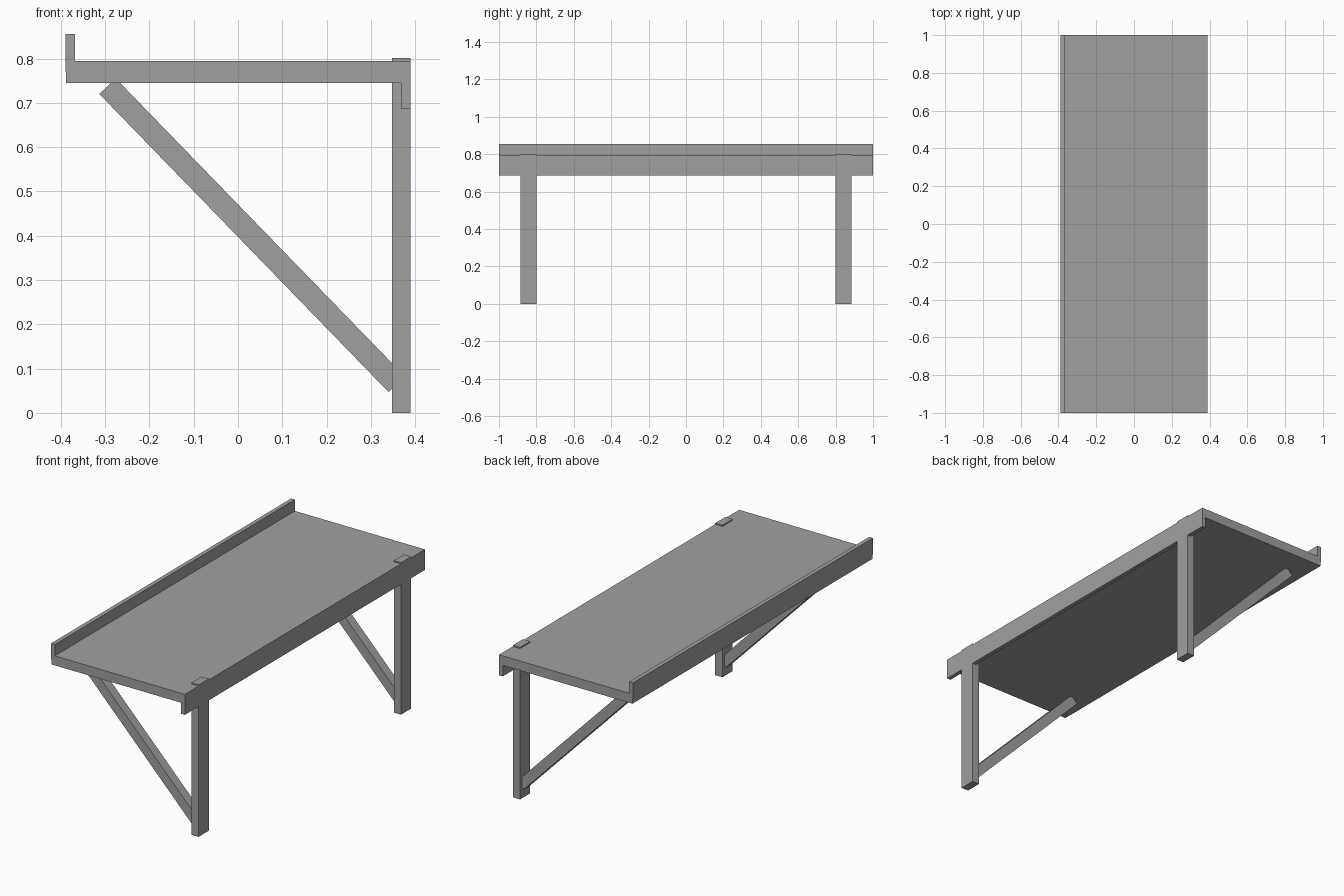
import bpy
import bmesh
from mathutils import Vector

cube = bpy.data.objects.get("Cube")
if cube:
    bpy.data.objects.remove(cube, do_unlink=True)

grey = bpy.data.materials.new("plain grey")
grey.use_nodes = True
colour = (0.352, 0.356, 0.347, 1)
grey.diffuse_color = colour
grey.node_tree.nodes["Principled BSDF"].inputs["Base Color"].default_value = colour


def extrude_profile(name, profile, y_min, y_max):
    """Extrude an (x, z) outline along y into a solid object."""
    bm = bmesh.new()
    face = bm.faces.new([bm.verts.new((x, y_min, z)) for x, z in profile])
    result = bmesh.ops.extrude_face_region(bm, geom=[face])
    moved = [v for v in result["geom"] if isinstance(v, bmesh.types.BMVert)]
    bmesh.ops.translate(bm, verts=moved, vec=(0, y_max - y_min, 0))
    bmesh.ops.recalc_face_normals(bm, faces=bm.faces)
    mesh = bpy.data.meshes.new(name)
    bm.to_mesh(mesh)
    bm.free()
    mesh.materials.append(grey)
    obj = bpy.data.objects.new(name, mesh)
    bpy.context.collection.objects.link(obj)
    return obj


# Table top with a raised lip on one long side and an apron on the other
extrude_profile("table_top", [
    (-0.388, 0.745), (0.368, 0.745), (0.368, 0.687), (0.39, 0.687),
    (0.39, 0.795), (-0.368, 0.795), (-0.368, 0.855), (-0.39, 0.855),
    (-0.39, 0.77), (-0.388, 0.77)], -1, 1)

# Leg outline, its top standing just proud of the table top
leg = [(0.348, 0), (0.39, 0), (0.39, 0.801), (0.348, 0.801)]

# Diagonal brace outline, square ended and let into the leg and the top
top_end, low_end = Vector((-0.313, 0.72)), Vector((0.34, 0.047))
along = (low_end - top_end).normalized()
across = Vector((-along.y, along.x)) * 0.051
brace = [top_end, low_end, low_end + across, top_end + across]

# One leg and brace near each end
for side, y in (("front", -0.843), ("back", 0.843)):
    extrude_profile(side + "_leg", leg, y - 0.0425, y + 0.0425)
    extrude_profile(side + "_brace", brace, y - 0.025, y + 0.025)
